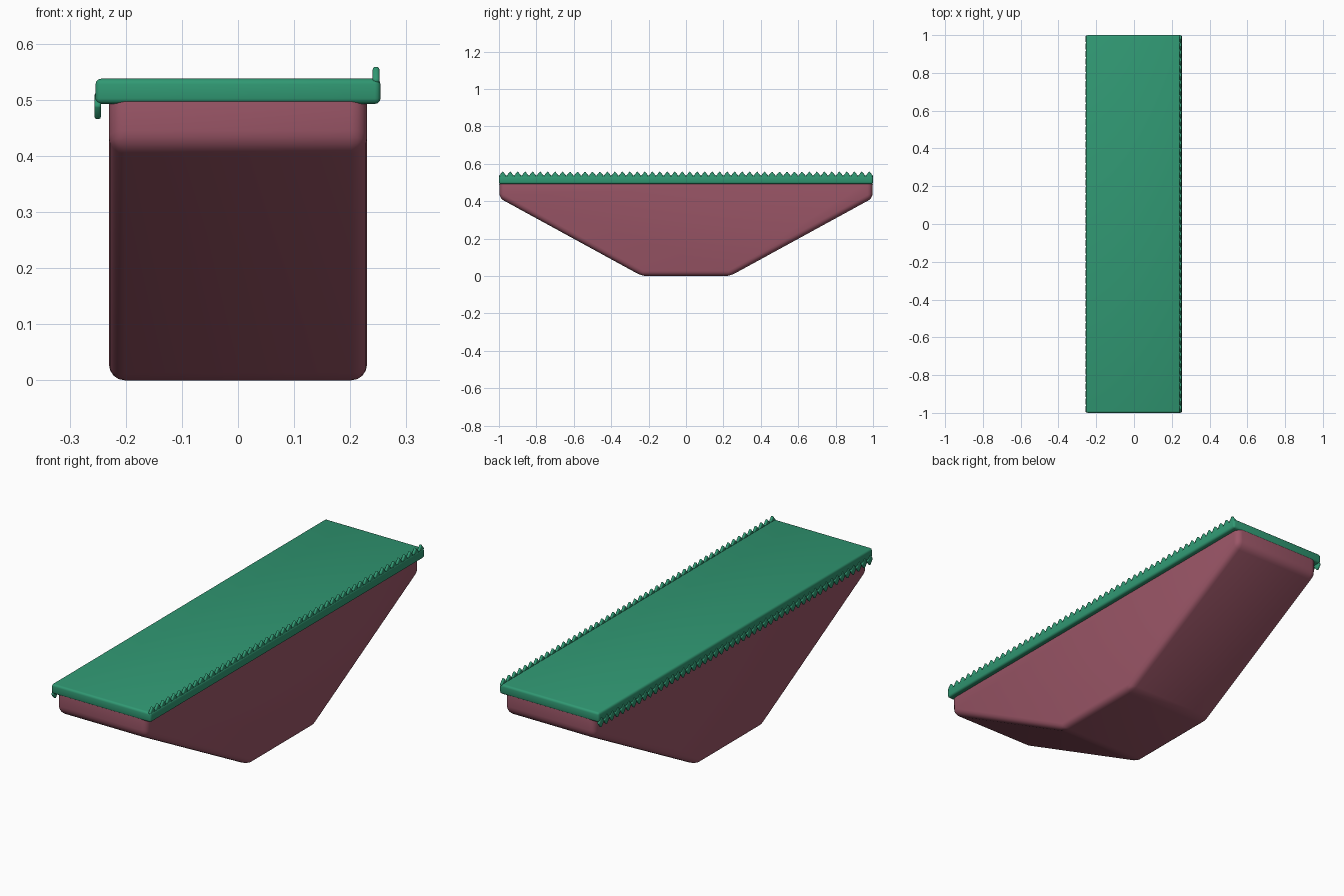
import bpy, bmesh, math
from mathutils import Matrix

if "Cube" in bpy.data.objects:
    bpy.data.objects.remove(bpy.data.objects["Cube"])


def material(name, rgb):
    m = bpy.data.materials.new(name)
    m.diffuse_color = (*rgb, 1)
    m.use_nodes = True
    m.node_tree.nodes["Principled BSDF"].inputs["Base Color"].default_value = m.diffuse_color
    return m


GREEN = material("green", (0.030, 0.315, 0.171))
ROSE = material("dusty rose", (0.325, 0.092, 0.135))


def finish(name, bm, mat, bevel, segments=3):
    bmesh.ops.recalc_face_normals(bm, faces=bm.faces)
    bmesh.ops.bevel(bm, geom=list(bm.edges), offset=bevel, segments=segments,
                    profile=0.5, affect='EDGES', clamp_overlap=True)
    me = bpy.data.meshes.new(name)
    bm.to_mesh(me)
    bm.free()
    me.materials.append(mat)
    ob = bpy.data.objects.new(name, me)
    bpy.context.collection.objects.link(ob)
    for p in me.polygons:
        p.use_smooth = True
    return ob


# hull: trapezoid side profile extruded across x
profile = [(-0.998, 0.53), (-0.998, 0.417), (-0.235, 0.0),
           (0.235, 0.0), (0.998, 0.417), (0.998, 0.53)]
bm = bmesh.new()
face = bm.faces.new([bm.verts.new((-0.23, y, z)) for y, z in profile])
ext = bmesh.ops.extrude_face_region(bm, geom=[face])
bmesh.ops.translate(bm, vec=(0.46, 0, 0),
                    verts=[v for v in ext["geom"] if isinstance(v, bmesh.types.BMVert)])
finish("hull", bm, ROSE, 0.028, 4)

# deck slab
bm = bmesh.new()
bmesh.ops.create_cube(bm, size=1, matrix=Matrix.Translation((0, 0, 0.515))
                      @ Matrix.Diagonal((0.508, 2.0, 0.045, 1)))
finish("deck", bm, GREEN, 0.01)


# rows of small diamond teeth: upright on the right edge, hanging on the left
def tooth_row(name, x, z, count=50):
    bm = bmesh.new()
    step = 2.0 / count
    for i in range(count):
        y = -1 + step * (i + 0.5)
        bmesh.ops.create_cube(bm, size=1, matrix=Matrix.Translation((x, y, z))
                              @ Matrix.Diagonal((1, 0.85, 1.05, 1))
                              @ Matrix.Rotation(math.pi / 4, 4, 'X')
                              @ Matrix.Diagonal((0.012, 0.034, 0.034, 1)))
    finish(name, bm, GREEN, 0.004, 2)


tooth_row("right_teeth", 0.246, 0.535)
tooth_row("left_teeth", -0.250, 0.489)
